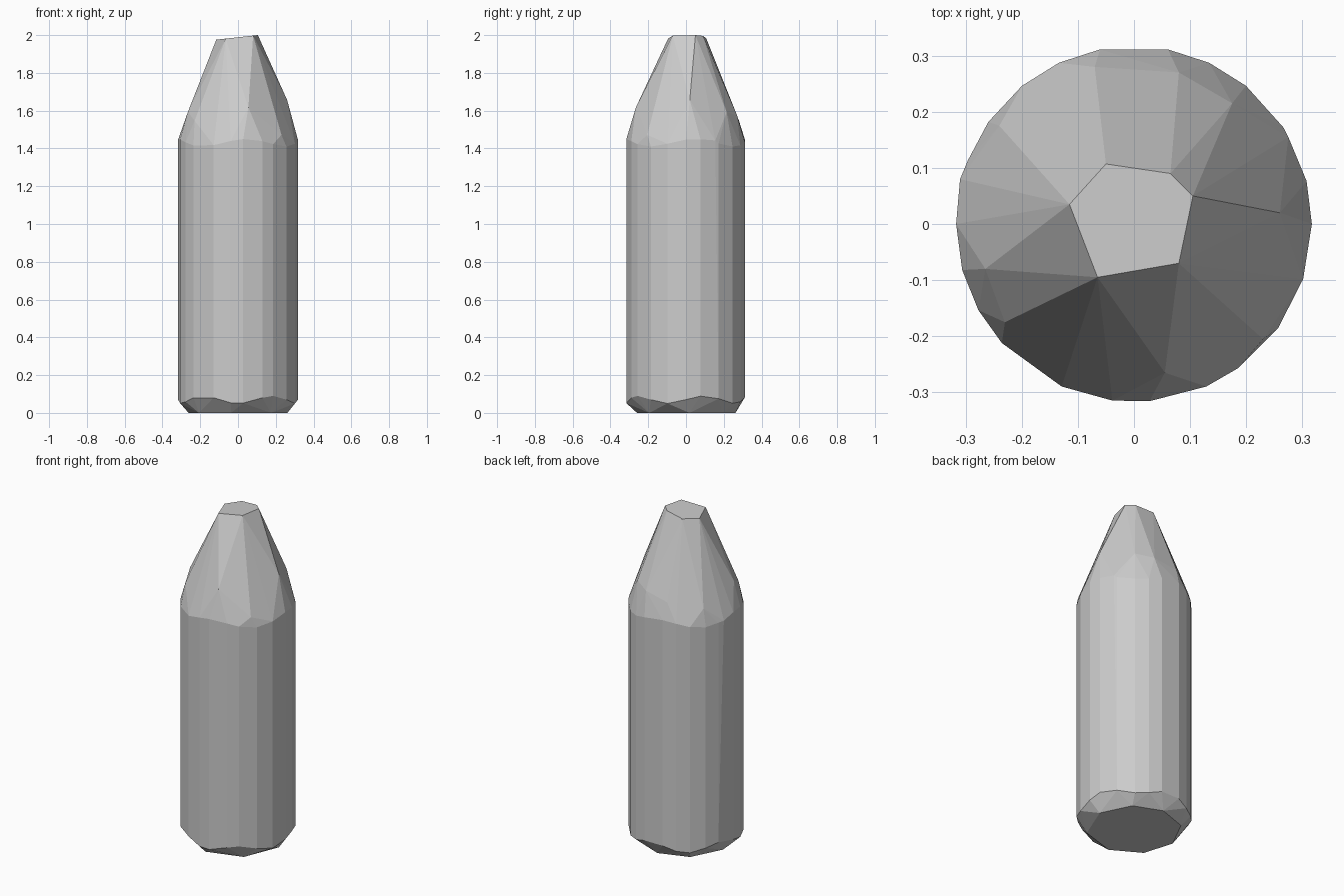
import bpy
import bmesh
from math import radians, sin, cos, hypot
from mathutils import Vector

cube = bpy.data.objects.get("Cube")
if cube:
    bpy.data.objects.remove(cube, do_unlink=True)

grey = bpy.data.materials.new("plain_grey")
grey.use_nodes = True
grey_colour = (0.6, 0.6, 0.6, 1)
grey.diffuse_color = grey_colour
grey.node_tree.nodes["Principled BSDF"].inputs["Base Color"].default_value = grey_colour


def ring(angles, radius, height):
    """Points round the axis; height is a function of the angle in radians."""
    for degrees in angles:
        a = radians(degrees)
        yield Vector((radius * cos(a), radius * sin(a), height(a)))


points = []

# Rounded base: a flat octagon with an uneven bevel up to the body
base_angles = [4, 48, 88, 130, 176, 218, 262, 312]
points += ring(base_angles, 0.262, lambda a: 0)

# Straight body with irregular facets
body_angles = [0, 14, 33, 51, 65, 79, 101, 115, 129, 145, 159,
               180, 195, 209, 222, 246, 263, 275, 294, 306, 324, 342]
points += ring(body_angles, 0.317, lambda a: 0.07 + 0.02 * sin(5 * a))
points += ring(body_angles, 0.317, lambda a: 1.43 + 0.02 * sin(4 * a + 1))

# Uneven shoulder: higher where it is closer to the axis
shoulder = [(-.07, .28), (.08, .27), (.175, .215), (.275, .155), (.26, .02),
            (.23, -.205), (.055, -.265), (-.23, -.175), (-.265, -.08),
            (-.31, .08), (-.24, .175)]
points += [Vector((x, y, 1.64 + 3.9 * (0.265 - hypot(x, y)))) for x, y in shoulder]

# Blunt, slightly tilted tip
tip = [(-.05, .107), (.065, .09), (.105, .05), (.08, -.07), (-.065, -.095), (-.115, .035)]
points += [Vector((x, y, 1.9885 + 0.11 * x)) for x, y in tip]

# Wrap the outline points in one faceted shell
bm = bmesh.new()
for p in points:
    bm.verts.new(p)
hull = bmesh.ops.convex_hull(bm, input=bm.verts[:])
loose = [v for v in bm.verts if not v.link_faces]
bmesh.ops.delete(bm, geom=loose, context='VERTS')
bmesh.ops.dissolve_limit(bm, angle_limit=radians(1), verts=bm.verts[:], edges=bm.edges[:])
bmesh.ops.recalc_face_normals(bm, faces=bm.faces[:])

mesh = bpy.data.meshes.new("faceted_shell")
bm.to_mesh(mesh)
bm.free()
mesh.materials.append(grey)
shell = bpy.data.objects.new("faceted_shell", mesh)
bpy.context.collection.objects.link(shell)
